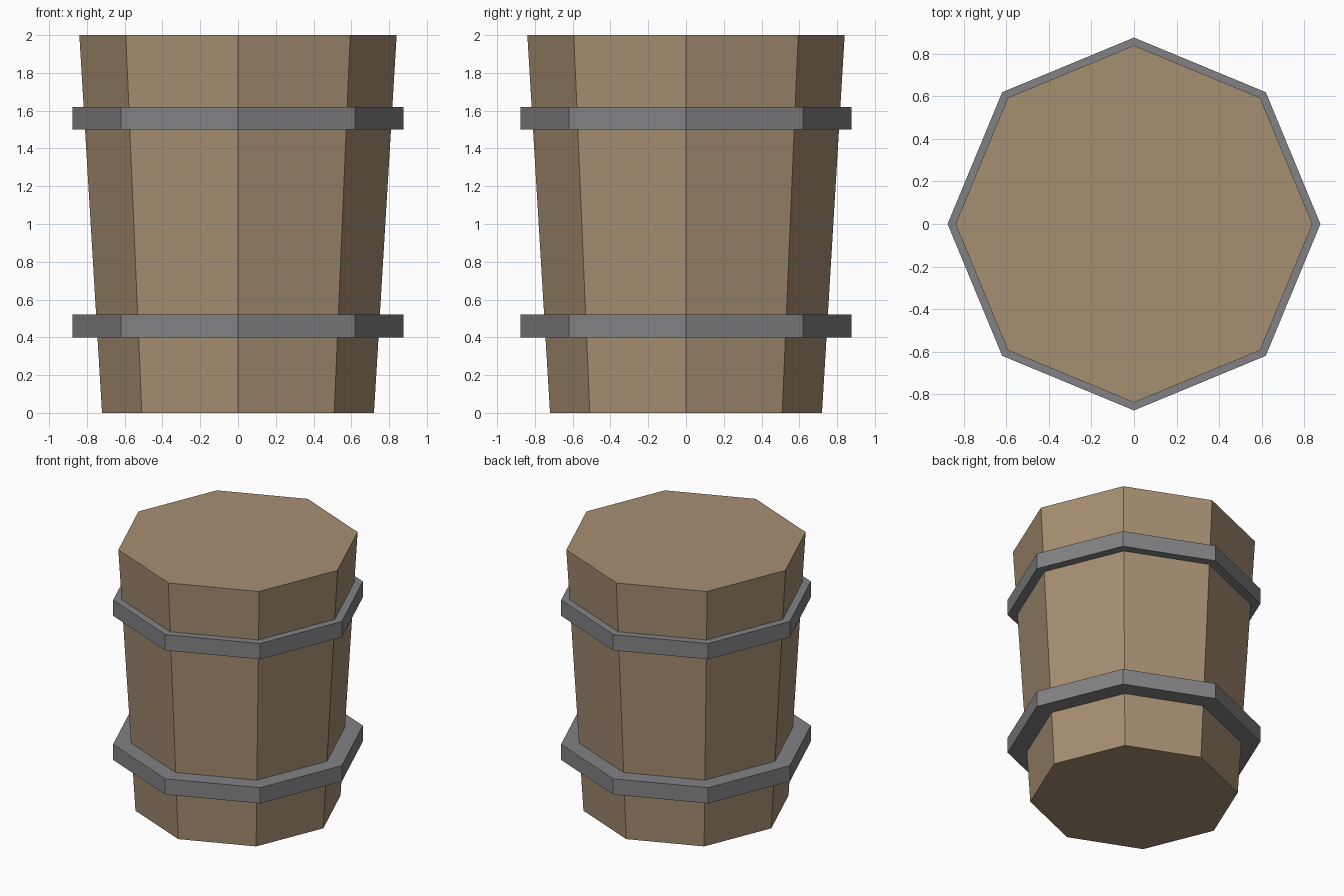
import bpy
import math

if "Cube" in bpy.data.objects:
    bpy.data.objects.remove(bpy.data.objects["Cube"])


def material(name, color):
    mat = bpy.data.materials.new(name)
    mat.diffuse_color = (*color, 1.0)
    mat.use_nodes = True
    mat.node_tree.nodes["Principled BSDF"].inputs["Base Color"].default_value = mat.diffuse_color
    return mat


def octagon(name, r_bottom, r_top, z0, z1, mat):
    """Eight-sided solid from z0 to z1 with corners on the x and y axes."""
    bpy.ops.mesh.primitive_cone_add(vertices=8, radius1=r_bottom, radius2=r_top,
                                    depth=z1 - z0, location=(0, 0, (z0 + z1) / 2))
    obj = bpy.context.object
    obj.name = name
    obj.data.materials.append(mat)
    return obj


wood = material("brown wood", (0.38, 0.275, 0.17))
iron = material("grey iron", (0.225, 0.225, 0.235))

# Tapered wooden body, wider at the top
octagon("barrel_body", 0.72, 0.84, 0.0, 2.0, wood)

# Two straight metal hoops
for name, z in (("lower_hoop", 0.40), ("upper_hoop", 1.50)):
    octagon(name, 0.877, 0.877, z, z + 0.12, iron)
